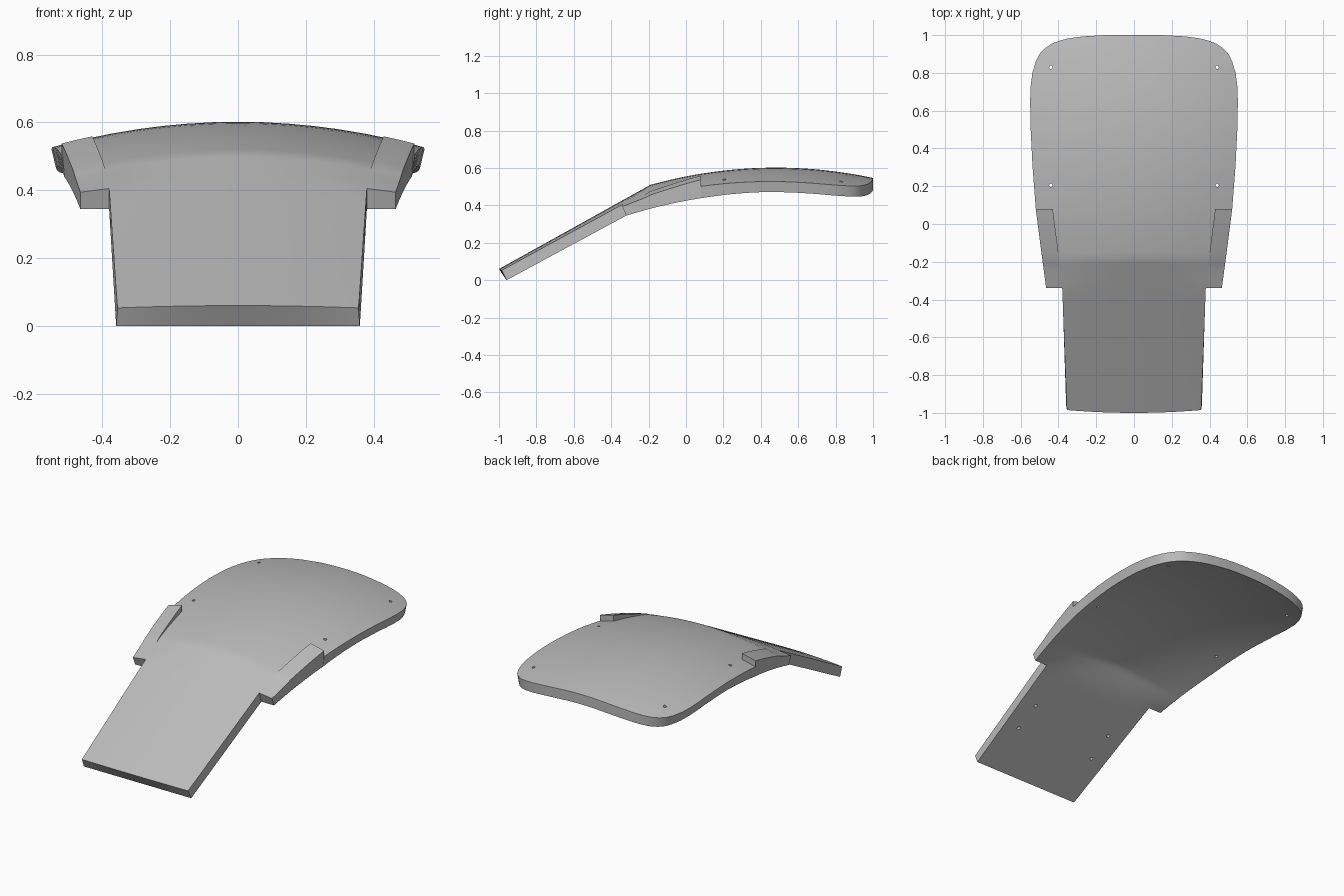
import bpy, bmesh, math
from mathutils import Matrix

if "Cube" in bpy.data.objects:
    bpy.data.objects.remove(bpy.data.objects["Cube"])

BEND, STEP, LEDGE = -0.19, -0.34, 0.08   # strap bend, side step, back end of raised wings

# half-width of the outline (y, x)
OUTLINE = [(-0.34, .465), (-.1, .497), (.08, .52), (.3, .537), (.5, .547), (.65, .55), (.73, .547),
           (.8, .538), (.86, .52), (.9, .5), (.93, .473), (.955, .435), (.972, .39), (.984, .34),
           (.993, .27), (1, .15)]
# half-width of the strap, then of the line along the wings' inner walls
INNER = [(-1, .355), (-.34, .38), (-.23, .39), (.08, .43), (.65, .455)]
BOW = [(-1, .12), (-.34, .15), (-.19, .25), (1, .25)]        # crosswise arch, top
BOW_LOW = [(-.96, 0), (-.32, 0), (-.19, .25), (1, .25)]      # crosswise arch, underside


def lerp(table, y):
    if y <= table[0][0]:
        return table[0][1]
    for (a, va), (b, vb) in zip(table, table[1:]):
        if y <= b:
            return va + (vb - va) * (y - a) / (b - a)
    return table[-1][1]


def crown(y):
    return .602 - .205 * (y - .48) ** 2


def top_z(x, y):
    z = .06 + .45 * (y + 1) / (BEND + 1) if y < BEND else crown(y)
    return z - lerp(BOW, y) * x * x


def low_z(x, y):
    if y < -.32:
        z = .345 * (y + .96) / .64
    else:
        z = lerp([(-.32, .345), (BEND, crown(BEND) - .07)], y) if y < BEND else crown(y) - lerp([(BEND, .07), (.4, .06)], y)
    return z - lerp(BOW_LOW, y) * x * x


# rows along the length: (y, are the wings raised here)
rows = [(-1 + .66 * i / 10, True) for i in range(11)]
rows += [(y, True) for y in (-.3, -.265, -.23, -.21, BEND, -.15, -.1, -.05, 0, .04, LEDGE)]
rows += [(y, False) for y in (LEDGE, .14, .2, .26, .32, .38, .44, .5, .55, .6, .65, .69)]
rows += [(y, False) for y, _ in OUTLINE[6:]]
# columns: share of the inner part, or of the outer part
N = 12
cols = [('out', -1), ('out', -.5), ('out', -1e-9)] + [('in', -1 + 2 * i / N) for i in range(N + 1)]
cols += [('out', 1e-9), ('out', .5), ('out', 1)]


def point(row, col, low):
    y, raised = row
    kind, u = col
    outer = lerp(OUTLINE, y)
    inner = min(lerp(INNER, y), outer * .83) if y > LEDGE else lerp(INNER, y)
    x = inner * u if kind == 'in' else math.copysign(inner + (outer - inner) * abs(u), u)
    if y < -.99 and kind == 'in':
        y += .015 * u * u
    if low:
        x *= lerp([(-1, 1.012), (STEP, 1), (.3, .975)], y)
        y = max(y, -1) + lerp([(-1, .04), (STEP, .02), (.1, 0)], row[0])
        if row[0] == -1:
            y = -.96
        return x, y, max(low_z(x, y), 0)
    z = top_z(x, y)
    if kind == 'out' and raised:
        z += lerp([(-.23, 0), (-.1, .014), (LEDGE, .036)], y)
    return x, y, z


def build_shell():
    bm = bmesh.new()
    grid = {(r, c, s): bm.verts.new(point(rows[r], cols[c], s))
            for r in range(len(rows)) for c in range(len(cols)) for s in (0, 1)}
    edges = {}
    for r in range(len(rows) - 1):
        for c in range(len(cols) - 1):
            # the strap has no outer cells
            if rows[r + 1][0] <= STEP + 1e-6 and 'out' in (cols[c][0], cols[c + 1][0]):
                continue
            loop = [(r, c), (r, c + 1), (r + 1, c + 1), (r + 1, c)]
            bm.faces.new([grid[k + (0,)] for k in loop])
            bm.faces.new([grid[k + (1,)] for k in reversed(loop)])
            for a, b in zip(loop, loop[1:] + loop[:1]):
                key = frozenset((a, b))
                edges[key] = None if key in edges else (a, b)
    # rim walls along the open border
    for e in filter(None, edges.values()):
        a, b = e
        bm.faces.new([grid[b + (0,)], grid[a + (0,)], grid[a + (1,)], grid[b + (1,)]])
    bmesh.ops.delete(bm, geom=[v for v in bm.verts if not v.link_faces], context='VERTS')
    bmesh.ops.remove_doubles(bm, verts=bm.verts, dist=1e-5)
    bmesh.ops.dissolve_degenerate(bm, edges=bm.edges, dist=1e-6)
    bmesh.ops.recalc_face_normals(bm, faces=bm.faces)
    me = bpy.data.meshes.new("curved_rest")
    bm.to_mesh(me)
    bm.free()
    return me


def build_drills():
    bm = bmesh.new()
    # through holes in the pad, blind holes under the strap
    spots = [(.44, .83, .5, .4), (.44, .205, .5, .4)]
    spots += [(.27, y, low_z(.27, y), .06) for y in (-.55, -.70)]
    for x, y, z, depth in spots:
        for s in (-1, 1):
            bmesh.ops.create_cone(bm, cap_ends=True, segments=12, radius1=.009, radius2=.009,
                                  depth=depth, matrix=Matrix.Translation((s * x, y, z)))
    me = bpy.data.meshes.new("hole_cutters")
    bm.to_mesh(me)
    bm.free()
    return me


rest = bpy.data.objects.new("curved_rest", build_shell())
drills = bpy.data.objects.new("hole_cutters", build_drills())
for ob in (rest, drills):
    bpy.context.collection.objects.link(ob)
drills.hide_render = True
grey = bpy.data.materials.new("light_grey")
grey.diffuse_color = (.5, .5, .5, 1)
grey.use_nodes = True
grey.node_tree.nodes["Principled BSDF"].inputs["Base Color"].default_value = grey.diffuse_color
rest.data.materials.append(grey)

# screw holes
cut = rest.modifiers.new("screw_holes", 'BOOLEAN')
cut.operation, cut.solver, cut.object = 'DIFFERENCE', 'EXACT', drills
bpy.context.view_layer.objects.active = rest
rest.select_set(True)
bpy.ops.object.modifier_apply(modifier=cut.name)
bpy.data.objects.remove(drills)
bpy.ops.object.shade_smooth_by_angle(angle=math.radians(25))
